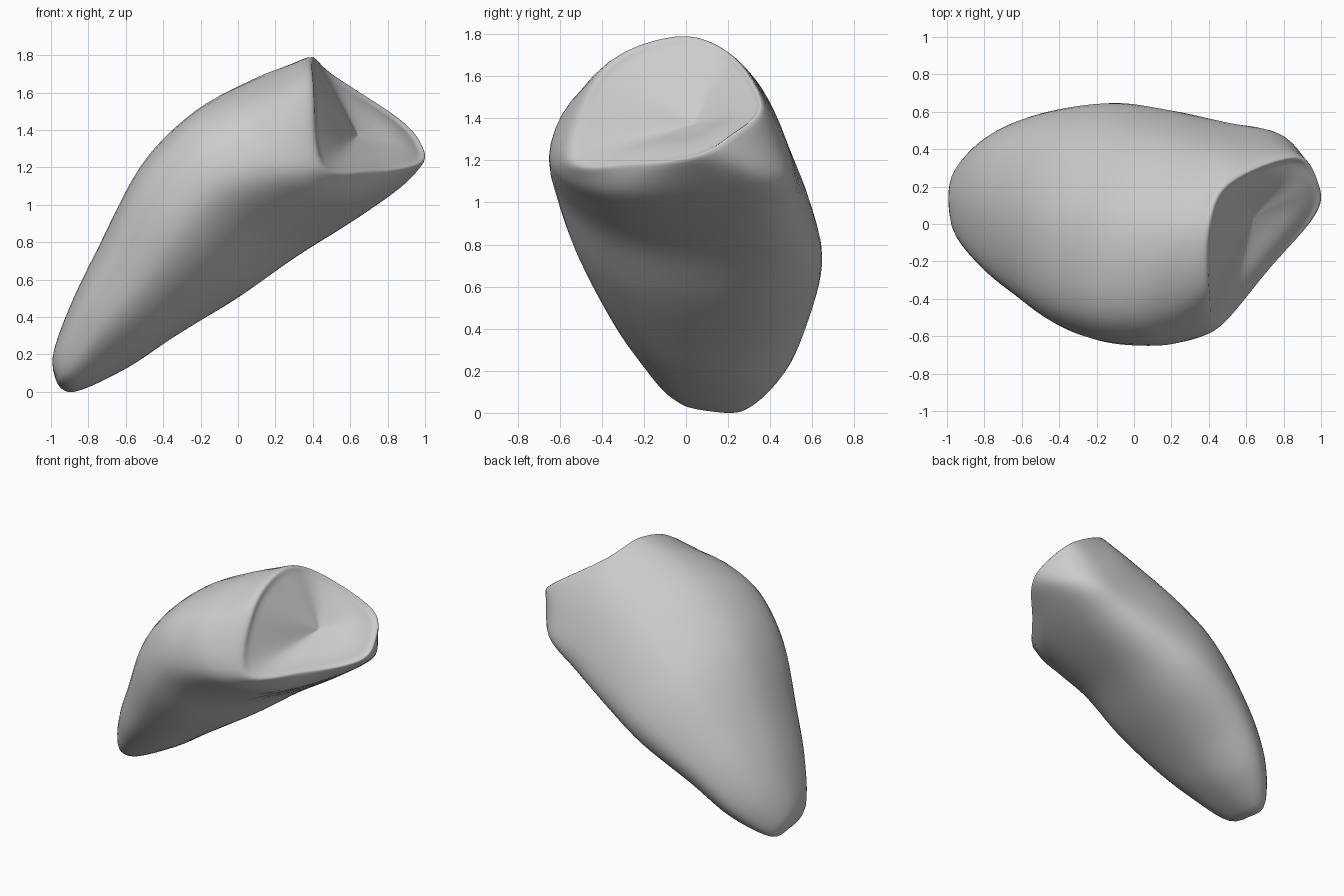
import bpy, bmesh
from mathutils import Vector

cube = bpy.data.objects.get("Cube")
if cube:
    bpy.data.objects.remove(cube, do_unlink=True)

V = Vector


def section(top, front, bottom, back):
    """Eight-point rounded ring from its four extreme points."""
    t, f, b, k = V(top), V(front), V(bottom), V(back)
    c = (t + f + b + k) / 4

    def corner(p, q, w):
        return c + w * (p + q - 2 * c)

    return [t, corner(t, f, .74), f, corner(f, b, .74),
            b, corner(b, k, .66), k, corner(k, t, .72)]


def spline(a, b, c, d, t):
    """Catmull-Rom point between b and c."""
    return .5 * (2 * b + (c - a) * t + (2 * a - 5 * b + 4 * c - d) * t * t
                 + (3 * b - a - 3 * c + d) * t ** 3)


# Body sections from the narrow tip up to the broad end: top, front, bottom, back
rings = [section(*s) for s in (
    ((-.99, .14, .2), (-.93, -.07, .1), (-.87, .15, .01), (-.93, .3, .05)),
    ((-.9, .12, .46), (-.75, -.255, .305), (-.6, .2, .13), (-.755, .48, .24)),
    ((-.75, .08, .77), (-.55, -.4, .535), (-.35, .2, .295), (-.5, .59, .5)),
    ((-.5, .04, 1.225), (-.34, -.545, .83), (0, .2, .515), (-.15, .645, .75)),
    ((-.2, .01, 1.51), (-.13, -.625, 1.07), (.3, .2, .735), (.13, .61, .93)),
    ((.1, -.02, 1.68), (.1, -.645, 1.16), (.6, .2, .92), (.42, .54, 1.11)),
    ((.3, -.03, 1.765), (.27, -.628, 1.19), (.85, .2, 1.09), (.65, .48, 1.26)),
)]

# Rim around the hollow end, crisp at the top and rounded elsewhere
rim = [V(p) for p in (
    (.39, -.04, 1.795), (.38, -.4, 1.64), (.43, -.57, 1.21), (.72, -.24, 1.17),
    (.965, .06, 1.21), (.98, .23, 1.3), (.85, .375, 1.45), (.5, .225, 1.7))]
softness = (0, 0, .7, 1, 1, 1, 1, .3)
rings.append(rim)

# Shallow hollow sinking from the rim to a pit
pit = V((.64, .04, 1.38))
outward = V((.7, -.25, .65)).normalized()


def sunk(p, f, soft):
    return p.lerp(pit, f) + outward * .2 * soft * f * (1 - f) ** 2


rings += [[sunk(p, f, s) for p, s in zip(rim, softness)] for f in (.13, .4, .75)]
tip = V((-.97, .15, .06))

# Interpolate around each ring, then along the body
AROUND, ALONG, N = 6, 5, 8
dense = [[spline(*(r[(i + o) % N] for o in (-1, 0, 1, 2)), j / AROUND)
          for i in range(N) for j in range(AROUND)] for r in rings]
count = N * AROUND
keys = [[tip] * count] + dense + [[pit] * count]
rows = []
for i in range(len(keys) - 1):
    around = [keys[max(0, min(len(keys) - 1, i + o))] for o in (-1, 0, 1, 2)]
    for j in range(ALONG):
        if i or j:
            rows.append([spline(*q, j / ALONG) for q in zip(*around)])

# Skin the rows and close both poles
bm = bmesh.new()
grid = [[bm.verts.new(p) for p in row] for row in rows]
for a, b in zip(grid, grid[1:]):
    for i in range(count):
        k = (i + 1) % count
        bm.faces.new((a[i], a[k], b[k], b[i]))
for row, pole in ((grid[0], tip), (grid[-1], pit)):
    centre = bm.verts.new(pole)
    for i in range(count):
        bm.faces.new((row[i], row[(i + 1) % count], centre))
bmesh.ops.recalc_face_normals(bm, faces=bm.faces)
for f in bm.faces:
    f.smooth = True
lowest = min(v.co.z for v in bm.verts)
bmesh.ops.translate(bm, verts=bm.verts, vec=(0, 0, -lowest))

mesh = bpy.data.meshes.new("rounded_body")
bm.to_mesh(mesh)
bm.free()
body = bpy.data.objects.new("rounded_body", mesh)
bpy.context.collection.objects.link(body)

# Plain grey
grey = bpy.data.materials.new("plain_grey")
grey.use_nodes = True
colour = (.6, .6, .6, 1)
grey.diffuse_color = colour
grey.node_tree.nodes["Principled BSDF"].inputs["Base Color"].default_value = colour
mesh.materials.append(grey)
